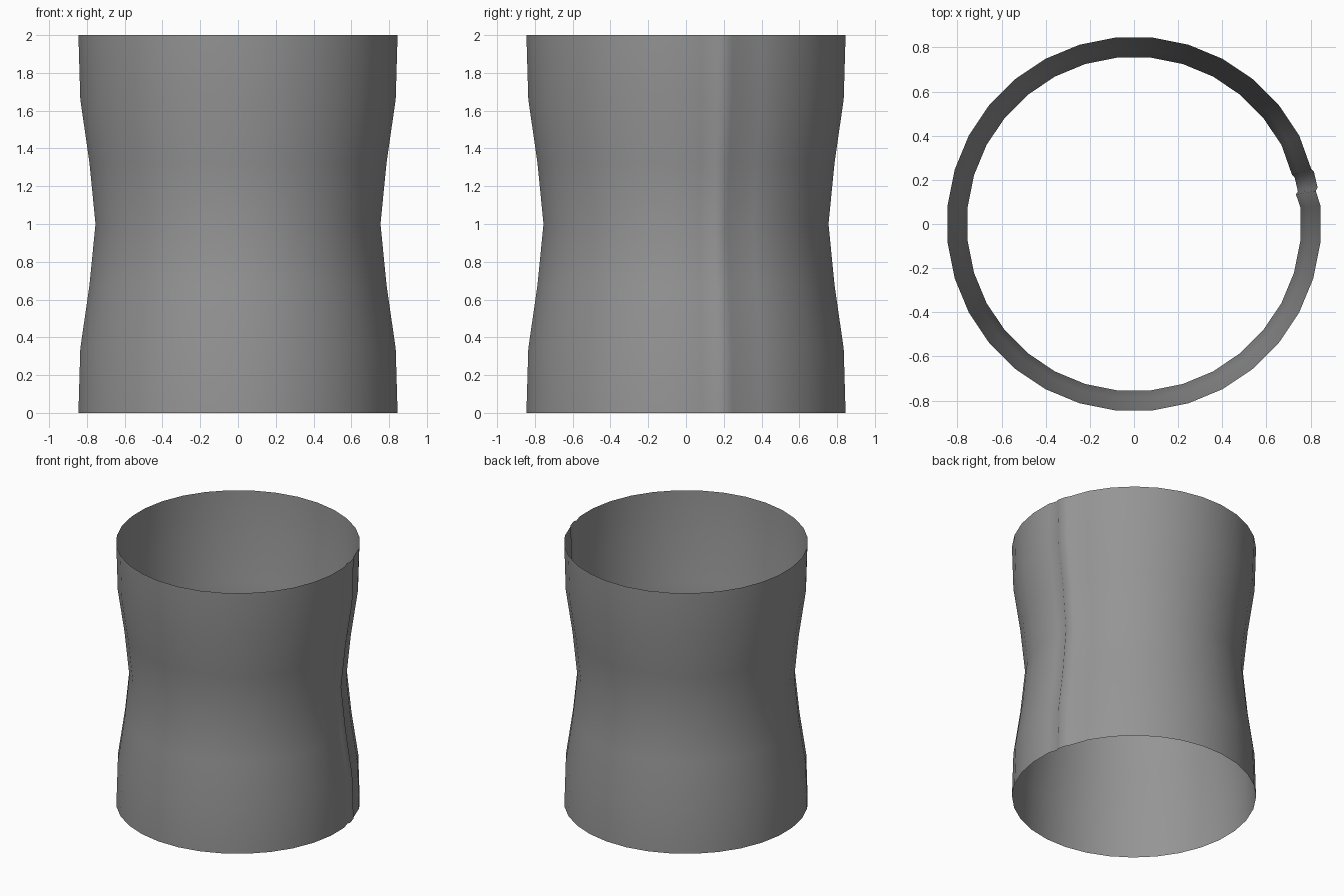
import bpy, bmesh, math

if "Cube" in bpy.data.objects:
    bpy.data.objects.remove(bpy.data.objects["Cube"])

# One flat grey for the whole sleeve
mat = bpy.data.materials.new("grey")
mat.diffuse_color = (0.3, 0.3, 0.3, 1)
mat.use_nodes = True
mat.node_tree.nodes["Principled BSDF"].inputs["Base Color"].default_value = mat.diffuse_color

# Waisted profile: (height, radius)
profile = [(0, .849), (.34, .839), (.67, .791), (1, .758),
           (1.33, .791), (1.66, .839), (2, .849)]

# 32 sided cross-section with a shallow raised seam strip in one facet
step = 360 / 32
section = [(step * (i + .5), 0) for i in range(32)]
section[1:2] = [(10.3, -.012), (11.3, -.001), (16.2, .0), (17.2, -.008)]

bm = bmesh.new()
rings = [[bm.verts.new(((r + d) * math.cos(math.radians(a)),
                        (r + d) * math.sin(math.radians(a)), z))
          for a, d in section] for z, r in profile]
n = len(section)
for lo, hi in zip(rings, rings[1:]):
    for i in range(n):
        j = (i + 1) % n
        bm.faces.new((lo[i], lo[j], hi[j], hi[i])).smooth = True

# Open tube
mesh = bpy.data.meshes.new("waisted_sleeve")
bm.to_mesh(mesh)
bm.free()
mesh.materials.append(mat)
obj = bpy.data.objects.new("waisted_sleeve", mesh)
bpy.context.collection.objects.link(obj)
